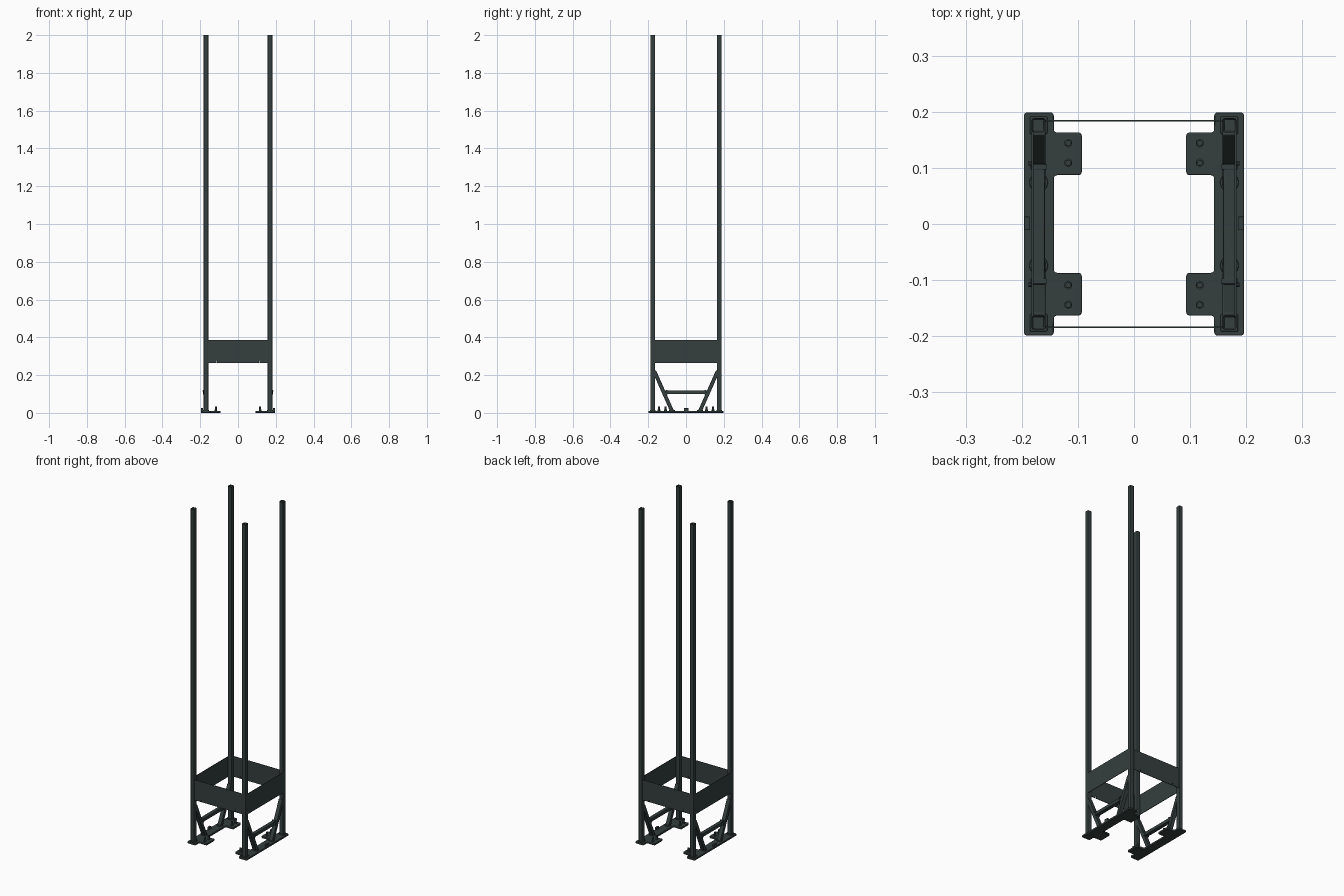
import bpy, bmesh, math
from mathutils import Vector, Matrix

if "Cube" in bpy.data.objects:
    bpy.data.objects.remove(bpy.data.objects["Cube"])

# Dark green-grey painted steel
paint = bpy.data.materials.new("dark_paint")
paint.diffuse_color = (0.035, 0.05, 0.048, 1)
paint.use_nodes = True
paint.node_tree.nodes["Principled BSDF"].inputs["Base Color"].default_value = paint.diffuse_color

PX, PY = 0.17, 0.176      # post centres
W = 0.025                 # post width


def finish(name, bm, bevel=0.0):
    bmesh.ops.recalc_face_normals(bm, faces=bm.faces[:])
    me = bpy.data.meshes.new(name)
    bm.to_mesh(me)
    bm.free()
    ob = bpy.data.objects.new(name, me)
    bpy.context.collection.objects.link(ob)
    me.materials.append(paint)
    if bevel:
        m = ob.modifiers.new("bevel", 'BEVEL')
        m.width, m.segments, m.limit_method = bevel, 2, 'ANGLE'
    bpy.context.view_layer.objects.active = ob
    ob.select_set(True)
    bpy.ops.object.shade_smooth_by_angle(angle=math.radians(35))
    ob.select_set(False)
    return ob


def prism(name, pts, z0, z1, radius=0.0, bevel=0.0):
    """Extruded outline with rounded upright corners."""
    bm = bmesh.new()
    face = bm.faces.new([bm.verts.new((x, y, z0)) for x, y in pts])
    ext = bmesh.ops.extrude_face_region(bm, geom=[face], use_keep_orig=True)
    for v in ext["geom"]:
        if isinstance(v, bmesh.types.BMVert):
            v.co.z = z1
    if radius:
        up = [e for e in bm.edges if abs(e.verts[0].co.z - e.verts[1].co.z) > 1e-5]
        bmesh.ops.bevel(bm, geom=up, offset=radius, segments=4, profile=0.5, affect='EDGES')
    return finish(name, bm, bevel)


def box(name, lo, hi, bevel=0.0):
    pts = [(lo[0], lo[1]), (hi[0], lo[1]), (hi[0], hi[1]), (lo[0], hi[1])]
    return prism(name, pts, lo[2], hi[2], 0, bevel)


def cyl(name, loc, r, h, axis='Z', seg=16, bevel=0.0):
    bm = bmesh.new()
    rot = Matrix.Rotation(math.pi / 2, 4, 'Y') if axis == 'X' else Matrix()
    bmesh.ops.create_cone(bm, cap_ends=True, segments=seg, radius1=r, radius2=r,
                          depth=h, matrix=Matrix.Translation(loc) @ rot)
    return finish(name, bm, bevel)


def tube(name, x, y, w, z0, z1):
    """Rounded square upright with a recessed open top."""
    bm = bmesh.new()
    bmesh.ops.create_cube(bm, size=1, matrix=Matrix.Translation((x, y, (z0 + z1) / 2))
                          @ Matrix.Diagonal((w, w, z1 - z0, 1)))
    up = [e for e in bm.edges if abs(e.verts[0].co.z - e.verts[1].co.z) > 1e-5]
    bmesh.ops.bevel(bm, geom=up, offset=0.004, segments=3, profile=0.5, affect='EDGES')
    top = max(bm.faces, key=lambda f: f.calc_center_median().z)
    bmesh.ops.inset_region(bm, faces=[top], thickness=0.0035)
    for v in top.verts:
        v.co.z -= 0.15
    return finish(name, bm)


def beam(name, a, b, w, d):
    """Straight bar between two points in a side plane."""
    a, b = Vector(a), Vector(b)
    t = b - a
    ang = math.atan2(-t.y, t.z)
    bm = bmesh.new()
    bmesh.ops.create_cube(bm, size=1, matrix=Matrix.Translation((a + b) / 2)
                          @ Matrix.Rotation(ang, 4, 'X') @ Matrix.Diagonal((w, d, t.length, 1)))
    return finish(name, bm, 0.002)


for sx, side in ((-1, "left"), (1, "right")):
    # Base plate with two inward tabs
    half = [(0.143, 0.087), (0.093, 0.087), (0.093, 0.163), (0.143, 0.163), (0.143, 0.199), (0.196, 0.199)]
    outline = [(sx * x, y) for x, y in half] + [(sx * x, -y) for x, y in reversed(half)]
    prism(f"{side}_base_plate", outline, 0, 0.011, 0.006, 0.0015)

    # Lug in the middle of the outer edge, and cross bar
    box(f"{side}_base_lug", sorted((sx * 0.185, sx * 0.196))[:1] + [-0.011, 0.009],
        sorted((sx * 0.185, sx * 0.196))[1:] + [0.013, 0.025], 0.001)
    box(f"{side}_cross_bar", (sx * PX - 0.011, -0.108, 0.099), (sx * PX + 0.011, 0.108, 0.119), 0.002)

    # Side panel
    box(f"{side}_panel", (sx * 0.181 - 0.0015, -PY + 0.009, 0.263), (sx * 0.181 + 0.0015, PY - 0.009, 0.385))

    for sy, end in ((-1, "front"), (1, "back")):
        tag = f"{end}_{side}"
        # Post with a low welded collar
        tube(f"{tag}_post", sx * PX, sy * PY, W, 0.008, 2.0)
        c = 0.0155
        box(f"{tag}_post_collar", (sx * PX - c, sy * PY - c, 0.01), (sx * PX + c, sy * PY + c, 0.016), 0.002)
        # Slanted brace, its foot pad and the joint clamp with bolt
        beam(f"{tag}_brace", (sx * PX, sy * 0.072, 0.005), (sx * PX, sy * 0.168, 0.222), 0.024, 0.02)
        cyl(f"{tag}_brace_foot", (sx * PX, sy * 0.074, 0.0125), 0.0165, 0.006, seg=24, bevel=0.001)
        box(f"{tag}_clamp", (sx * PX - 0.0145, sy * 0.102 - 0.005, 0.097),
            (sx * PX + 0.0145, sy * 0.102 + 0.005, 0.121), 0.001)
        cyl(f"{tag}_clamp_bolt", (sx * 0.185, sy * 0.108, 0.116), 0.004, 0.006, 'X', 6)
        # Anchor bolts on the tab
        for i, y in enumerate((0.109, 0.144)):
            cyl(f"{tag}_anchor_bolt_{i + 1}", (sx * 0.117, sy * y, 0.021), 0.0055, 0.028, bevel=0.001)
            cyl(f"{tag}_anchor_nut_{i + 1}", (sx * 0.117, sy * y, 0.014), 0.008, 0.007, seg=6)

# Front and back panels with two slits in the lower edge
zb, zt, n, s = 0.263, 0.385, 0.014, 0.002
prof = [(-0.165, zb), (-0.112 - s, zb), (-0.112 - s, zb + n), (-0.112 + s, zb + n), (-0.112 + s, zb),
        (0.112 - s, zb), (0.112 - s, zb + n), (0.112 + s, zb + n), (0.112 + s, zb),
        (0.165, zb), (0.165, zt), (-0.165, zt)]
for sy, end in ((-1, "front"), (1, "back")):
    ob = prism(f"{end}_panel", prof, -0.0015, 0.0015)
    ob.data.transform(Matrix.Translation((0, sy * 0.184, 0)) @ Matrix.Rotation(math.pi / 2, 4, 'X'))
